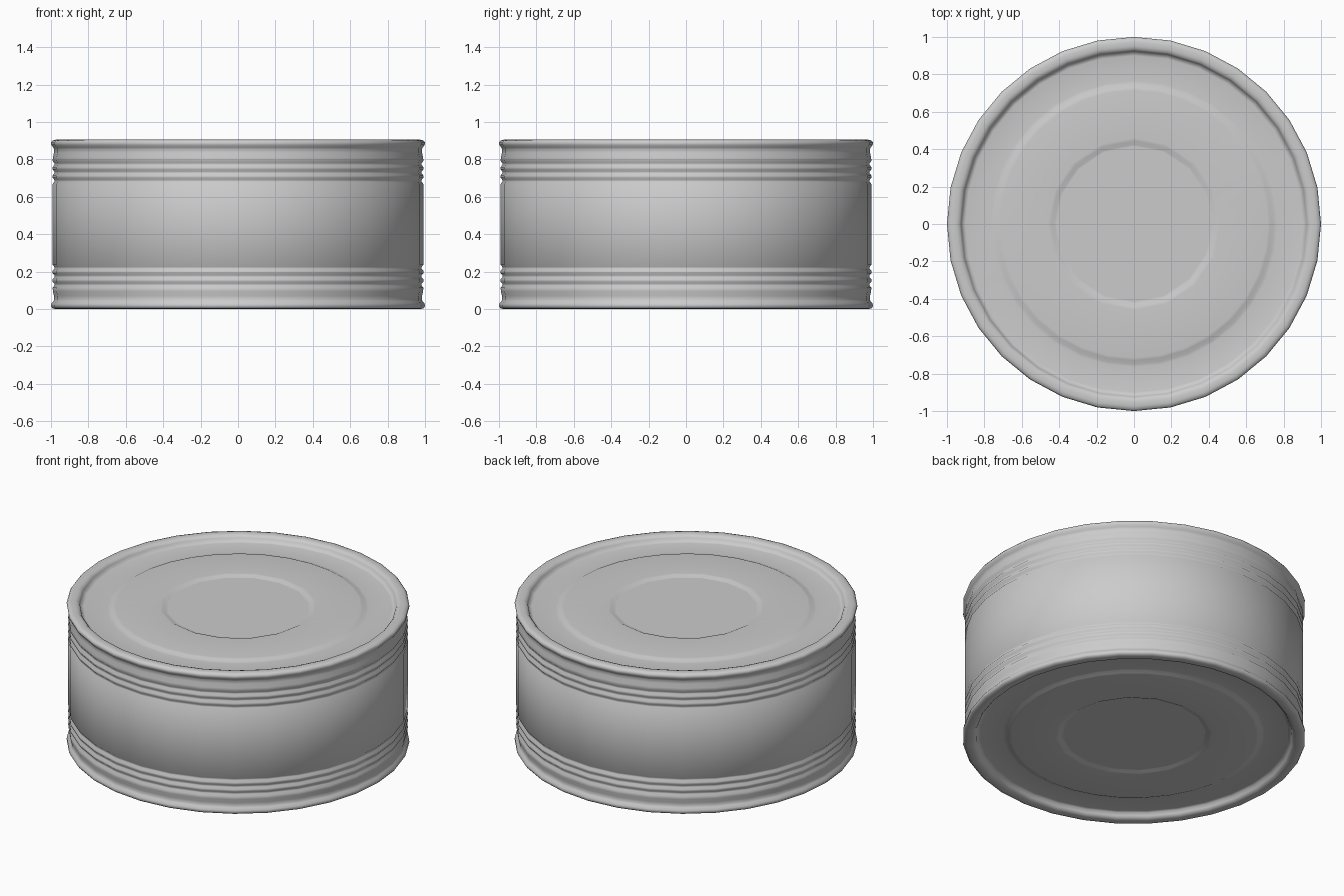
import bpy, bmesh, math

if "Cube" in bpy.data.objects:
    bpy.data.objects.remove(bpy.data.objects["Cube"])

SIDES = 32
H = 0.905

# Half profile (radius, z) from lid centre, over the rim, down to mid body
lid = [(0.415, 0.868), (0.425, 0.868), (0.445, 0.878), (0.46, 0.879),
       (0.715, 0.879), (0.73, 0.877), (0.75, 0.867), (0.765, 0.866),
       (0.90, 0.866), (0.918, 0.870)]
rim = [(0.924, 0.888), (0.934, 0.900), (0.95, H), (0.975, H),
       (0.992, 0.901), (1.0, 0.890), (0.998, 0.877), (0.988, 0.864), (0.983, 0.855),
       (0.984, 0.835), (0.990, 0.81)]

# Three pressed grooves near the end of the body
grooves = []
for z in (0.775, 0.73, 0.685):
    grooves += [(0.991, z + 0.016), (0.982, z + 0.005), (0.982, z - 0.005), (0.991, z - 0.016)]

half = lid + rim + grooves
profile = half + [(r, H - z) for r, z in reversed(half)]


def lathe(name, profile):
    bm = bmesh.new()
    rings = []
    for r, z in profile:
        ring = []
        for i in range(SIDES):
            # the central panel has half as many sides
            k = math.cos(math.pi / 16) if r < 0.5 and i % 2 else 1
            a = 2 * math.pi * i / SIDES
            ring.append(bm.verts.new((r * k * math.cos(a), r * k * math.sin(a), z)))
        rings.append(ring)
    for a, b in zip(rings, rings[1:]):
        for i in range(SIDES):
            j = (i + 1) % SIDES
            bm.faces.new((a[i], b[i], b[j], a[j]))
    bm.faces.new(rings[0])
    bm.faces.new(list(reversed(rings[-1])))
    bmesh.ops.recalc_face_normals(bm, faces=bm.faces)
    mesh = bpy.data.meshes.new(name)
    bm.to_mesh(mesh)
    bm.free()
    obj = bpy.data.objects.new(name, mesh)
    bpy.context.collection.objects.link(obj)
    return obj


# Tin can with recessed lids at both ends
can = lathe("tin_can", profile)
bpy.context.view_layer.objects.active = can
can.select_set(True)
bpy.ops.object.shade_smooth_by_angle(angle=math.radians(60))
